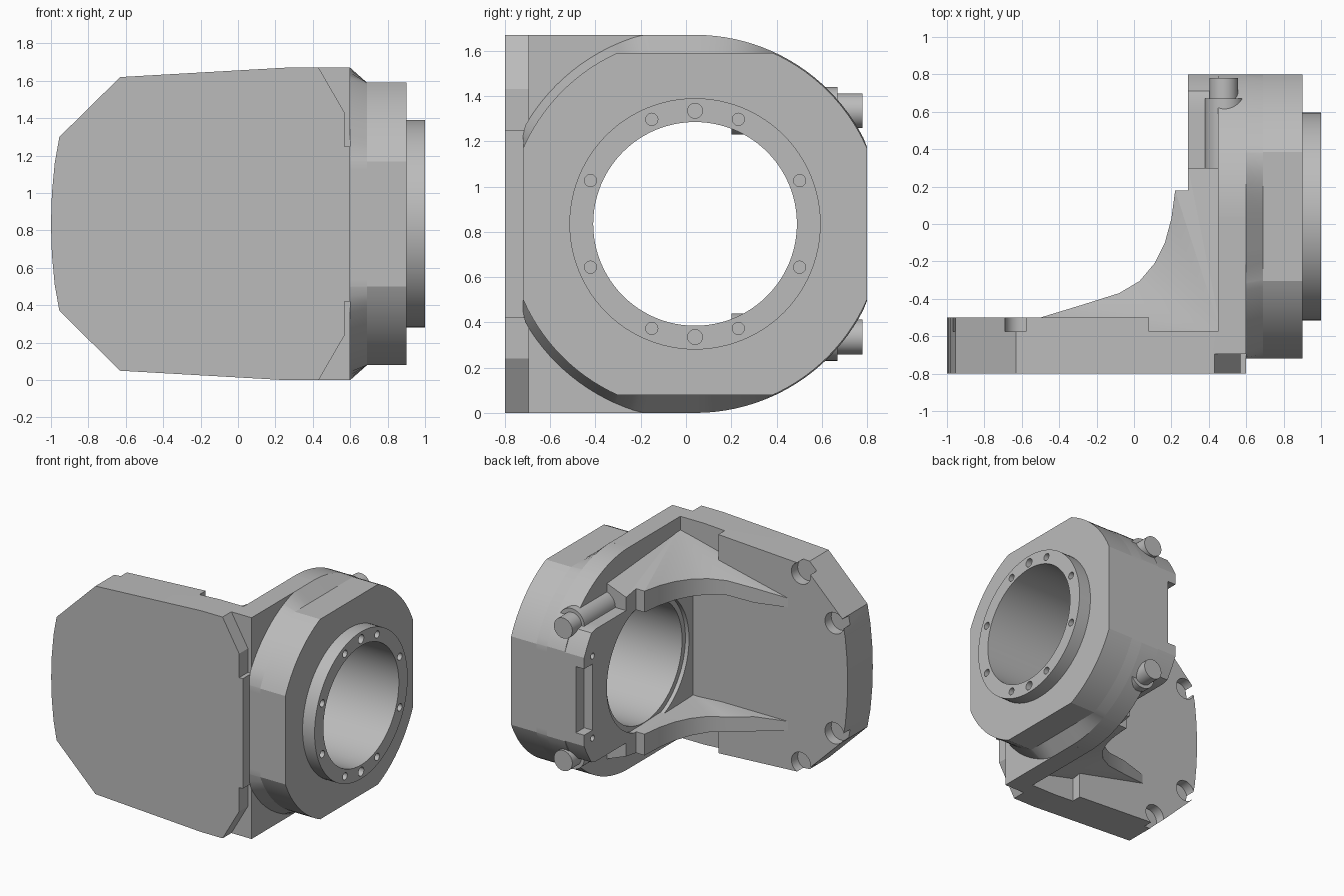
import bpy, bmesh
from math import sin, cos, acos, asin, atan2, pi, radians

if "Cube" in bpy.data.objects:
    bpy.data.objects.remove(bpy.data.objects["Cube"], do_unlink=True)

CY, CZ = 0.04, 0.835          # bore axis, running along x

steel = bpy.data.materials.new("light_grey_metal")
steel.use_nodes = True
GREY = (0.5, 0.5, 0.5, 1)
steel.diffuse_color = GREY
steel.node_tree.nodes["Principled BSDF"].inputs["Base Color"].default_value = GREY


def loft(name, loops, fan=False):
    """Skin matching loops of points and close both ends."""
    bm = bmesh.new()
    rings = [[bm.verts.new(p) for p in loop] for loop in loops]
    n = len(rings[0])
    for a, b in zip(rings, rings[1:]):
        for i in range(n):
            j = (i + 1) % n
            bm.faces.new((a[i], a[j], b[j], b[i]))
    for ring in (rings[0], rings[-1]):
        if fan:
            for i in range(1, n - 1):
                bm.faces.new((ring[0], ring[i], ring[i + 1]))
        else:
            bm.faces.new(ring)
    bmesh.ops.recalc_face_normals(bm, faces=bm.faces)
    mesh = bpy.data.meshes.new(name)
    bm.to_mesh(mesh)
    bm.free()
    mesh.materials.append(steel)
    ob = bpy.data.objects.new(name, mesh)
    bpy.context.collection.objects.link(ob)
    return ob


def box(name, x, y, z):
    return loft(name, [[(x[0], y[0], h), (x[1], y[0], h), (x[1], y[1], h), (x[0], y[1], h)] for h in z])


def prism_y(name, outline, y0, y1):
    return loft(name, [[(x, y, z) for x, z in outline] for y in (y0, y1)])


def rod_y(name, x, z, r, y0, y1, n=40):
    ring = [(x + r * cos(2 * pi * i / n), z + r * sin(2 * pi * i / n)) for i in range(n)]
    return prism_y(name, ring, y0, y1)


def rod_x(name, y, z, r, x0, x1, n=96):
    ring = [(y + r * cos(2 * pi * i / n), z + r * sin(2 * pi * i / n)) for i in range(n)]
    return loft(name, [[(x, *p) for p in ring] for x in (x0, x1)])


def select(ob):
    bpy.ops.object.select_all(action='DESELECT')
    ob.select_set(True)
    bpy.context.view_layer.objects.active = ob


def combine(ob, tools, operation='DIFFERENCE', keep=False):
    select(ob)
    for tool in tools:
        mod = ob.modifiers.new("boolean", 'BOOLEAN')
        mod.operation, mod.object, mod.solver = operation, tool, 'EXACT'
        bpy.ops.object.modifier_apply(modifier=mod.name)
        if not keep:
            bpy.data.objects.remove(tool, do_unlink=True)


# Angles of the flange outline, including its exact corners
FR, FY, FZ = 0.83, 0.76, 0.755
corner_angles = []
for a in (acos(FY / FR), asin(FZ / FR)):
    corner_angles += [a, pi - a, pi + a, 2 * pi - a]
angles = sorted([radians(3 * i) for i in range(120)] + corner_angles)


def section(x, r, hy, hz, r_front=None):
    """Circle about the bore axis with flats at hy and hz."""
    pts = []
    for a in angles:
        rad = r_front if r_front and cos(a) < 0 else r
        d = min(rad, hy / max(abs(cos(a)), 1e-6), hz / max(abs(sin(a)), 1e-6))
        pts.append((x, CY + d * cos(a), CZ + d * sin(a)))
    return pts


# Front plate, symmetric about the bore height
upper = [(0.57, 1.67), (0.25, 1.67), (-0.63, 1.62), (-0.955, 1.3), (-0.98, 1.16), (-0.995, 1.0)]
outline = upper + [(-1.0, CZ)] + [(x, 2 * CZ - z) for x, z in reversed(upper)]
plate = prism_y("front_plate", outline, -0.8, -0.5)
cuts = []
for s in (1, -1):
    cuts.append(prism_y("corner_cut", [(0.43, CZ + s * 0.837), (0.7, CZ + s * 0.9),
                                       (0.57, CZ + s * 0.595)], -0.9, -0.695))
    zs = sorted((CZ + s * 0.6, CZ + s * 0.9))
    cuts.append(box("edge_step", (0.08, 0.45), (-0.575, -0.4), zs))
    for x, dz in ((-0.61, 0.715), (-0.89, 0.415)):
        cuts.append(rod_y("bolt_recess", x, CZ + s * dz, 0.08, -0.575, -0.4))
combine(plate, cuts)
tongue = box("plate_tongue", (0.5, 0.6), (-0.8, -0.69), (0.42, 1.25))

# Bearing housing: square towards the plate, round at the back
housing = loft("housing", [section(x, 0.835, FY, 0.8349) for x in (0.45, 0.6)])
combine(housing, [box("square_end", (0.45, 0.6), (-0.695, CY), (0, 1.67))], 'UNION')
collar = loft("chamfered_collar", [section(0.6, 0.835, FY, 0.835, 0.867), section(0.69, FR, FY, FZ, FR)])
back_rim = loft("back_rim", [section(x, FR, FY, FZ) for x in (0.6, 0.69)])
flange = loft("flange", [section(x, FR, FY, FZ) for x in (0.69, 0.9)])
hub = loft("inner_hub", [section(x, FR, FY, 0.5) for x in (0.29, 0.5)])
ring = rod_x("mounting_ring", CY, CZ, 0.555, 0.88, 1.0)

# Slot and pad holes at the back of the hub
tools = [box("slot", (0.2, 0.36), (0.7, 0.9), (CZ - 0.25, CZ + 0.25))]
tools += [rod_x("pad_hole", 0.7, CZ + s * 0.31, 0.022, 0.2, 0.36, 16) for s in (1, -1)]
tools.append(rod_x("counterbore", CY, CZ, 0.49, 0.2, 0.32))
combine(hub, tools)

# Bolt holes around the ring
tools = []
for deg in (22.5, 67.5, 90, 112.5, 157.5):
    for s in (1, -1):
        a = radians(deg) * s
        r = 0.033 if deg == 90 else 0.027
        tools.append(rod_x("bolt_hole", CY + 0.5 * cos(a), CZ + 0.5 * sin(a), r, 0.94, 1.1, 20))
combine(ring, tools)

# Through bore
bore = rod_x("bore", CY, CZ, 0.45, -0.5, 1.5)
for ob in (housing, collar, back_rim, flange, hub, ring):
    combine(ob, [bore], keep=True)
bpy.data.objects.remove(bore, do_unlink=True)

# Curved gussets between plate and housing: x, y, outer height above the axis
curve = [(0.22, 0.18, 0.62), (0.2, 0.03, 0.61), (0.165, -0.1, 0.6), (0.11, -0.21, 0.59), (0.03, -0.305, 0.58),
         (-0.08, -0.37, 0.57), (-0.27, -0.43, 0.54), (-0.5, -0.5, 0.5), (-0.5, -0.57, 0.5)]
plan = [(0.47, -0.59, 0.74), (0.47, 0.3, 0.67), (0.29, 0.3, 0.6), (0.29, 0.18, 0.62)] + curve
for s, side in ((1, "upper"), (-1, "lower")):
    inner = [(x, y, CZ + s * (0.46 if y > -0.4 else 0.43)) for x, y, h in plan]
    outer = [(x, y, CZ + s * h) for x, y, h in plan]
    loft(side + "_gusset", [inner, outer], fan=True)
    # Back pins with their bosses
    rod_y(side + "_pin_boss", 0.485, CZ + s * 0.5, 0.105, 0.2, 0.67)
    rod_y(side + "_pin", 0.48, CZ + s * 0.5, 0.077, 0.6, 0.78)

for ob in [o for o in bpy.context.scene.objects if o.type == 'MESH' and steel.name in o.data.materials]:
    select(ob)
    bpy.ops.object.shade_smooth_by_angle(angle=radians(20))
